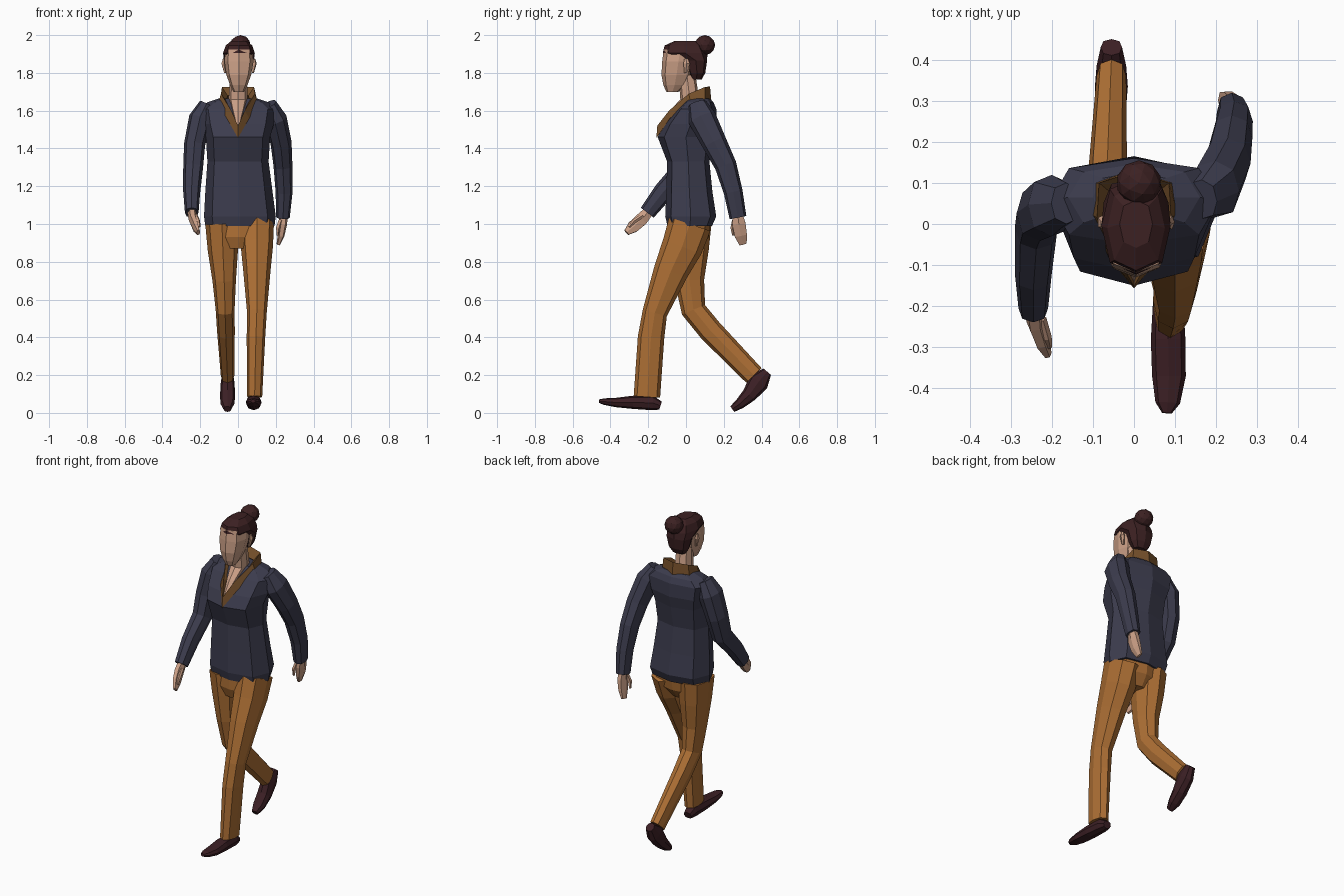
import bpy, bmesh, math
from mathutils import Vector


def material(name, r, g, b):
    m = bpy.data.materials.new(name)
    m.diffuse_color = (r, g, b, 1)
    return m


NAVY = material("navy knit", 0.045, 0.045, 0.075)
OCHRE = material("ochre cloth", 0.42, 0.16, 0.035)
BROWN = material("brown collar", 0.19, 0.085, 0.025)
SKIN = material("skin", 0.60, 0.35, 0.24)
HAIR = material("dark brown hair", 0.045, 0.015, 0.016)
SHOE = material("dark shoe leather", 0.045, 0.014, 0.018)


def loft(name, rings, mat, cap=True, closed=False):
    """Skin a list of equal-length point rings into a flat-shaded mesh."""
    bm = bmesh.new()
    vs = [[bm.verts.new(p) for p in r] for r in rings]
    n = len(vs[0])
    for a, b in zip(vs, vs[1:] + vs[:1] if closed else vs[1:]):
        for i in range(n):
            j = (i + 1) % n
            bm.faces.new((a[i], a[j], b[j], b[i]))
    if cap and not closed:
        bm.faces.new(vs[0])
        bm.faces.new(vs[-1])
    bmesh.ops.recalc_face_normals(bm, faces=bm.faces)
    me = bpy.data.meshes.new(name)
    bm.to_mesh(me)
    bm.free()
    me.materials.append(mat)
    ob = bpy.data.objects.new(name, me)
    bpy.context.collection.objects.link(ob)
    return ob


def outline(n, p):
    """Unit super-ellipse points."""
    out = []
    for i in range(n):
        a = 2 * math.pi * i / n
        c, s = math.cos(a), math.sin(a)
        out.append((math.copysign(abs(c) ** p, c), math.copysign(abs(s) ** p, s)))
    return out


def stack(name, levels, mat, n=8, p=0.8):
    """Horizontal rings: (z, centre x, centre y, half width, half depth)."""
    loft(name, [[(cx + rx * u, cy + ry * v, z) for u, v in outline(n, p)]
                for z, cx, cy, rx, ry in levels], mat)


def limb(name, pts, mat, n=8, p=0.85):
    """Rings square to a path: (x, y, z, half width in x, half depth)."""
    pos = [Vector(q[:3]) for q in pts]
    rings = []
    for i, q in enumerate(pts):
        t = (pos[min(i + 1, len(pos) - 1)] - pos[max(i - 1, 0)]).normalized()
        u = (Vector((1, 0, 0)) - t * t.x).normalized()
        w = t.cross(u)
        rings.append([pos[i] + u * (q[3] * a) + w * (q[4] * b) for a, b in outline(n, p)])
    loft(name, rings, mat)


# Sweater body
stack("sweater_body", [
    (0.99, 0.01, 0.02, 0.183, 0.118), (1.04, 0.01, 0.025, 0.19, 0.135),
    (1.17, 0.005, 0.018, 0.178, 0.122), (1.33, 0, 0.012, 0.162, 0.112),
    (1.46, 0, 0.0, 0.17, 0.15), (1.53, 0, 0.025, 0.19, 0.14),
    (1.61, 0, 0.055, 0.205, 0.105), (1.645, 0, 0.065, 0.16, 0.08),
    (1.665, 0, 0.065, 0.1, 0.06)], NAVY, p=0.75)

# Sleeves: one swung forward, one swung back
limb("forward_sleeve", [
    (-0.165, 0.05, 1.635, 0.04, 0.05), (-0.2, 0.045, 1.56, 0.06, 0.075),
    (-0.23, 0.025, 1.42, 0.056, 0.068), (-0.238, -0.01, 1.29, 0.052, 0.06),
    (-0.245, -0.12, 1.17, 0.045, 0.053), (-0.245, -0.205, 1.06, 0.036, 0.043)], NAVY)
limb("back_sleeve", [
    (0.165, 0.06, 1.635, 0.04, 0.05), (0.198, 0.085, 1.56, 0.06, 0.075),
    (0.228, 0.15, 1.43, 0.056, 0.066), (0.238, 0.21, 1.31, 0.05, 0.058),
    (0.244, 0.25, 1.17, 0.045, 0.05), (0.238, 0.275, 1.035, 0.036, 0.045)], NAVY)

# Hands with thumbs
limb("forward_hand", [
    (-0.245, -0.19, 1.075, 0.024, 0.028), (-0.24, -0.235, 1.025, 0.022, 0.038),
    (-0.225, -0.28, 0.985, 0.018, 0.036), (-0.21, -0.315, 0.955, 0.01, 0.018)], SKIN, 6)
limb("forward_thumb", [
    (-0.225, -0.23, 1.045, 0.012, 0.012), (-0.212, -0.275, 1.015, 0.012, 0.012),
    (-0.205, -0.3, 0.985, 0.006, 0.006)], SKIN, 5)
limb("back_hand", [
    (0.24, 0.272, 1.06, 0.024, 0.028), (0.238, 0.28, 1.0, 0.022, 0.04),
    (0.228, 0.29, 0.94, 0.018, 0.037), (0.214, 0.302, 0.893, 0.01, 0.022)], SKIN, 6)
limb("back_thumb", [
    (0.226, 0.255, 1.02, 0.012, 0.012), (0.212, 0.247, 0.98, 0.012, 0.012),
    (0.208, 0.25, 0.94, 0.006, 0.006)], SKIN, 5)

# Trousers
stack("trouser_seat", [
    (0.87, 0.005, 0.0, 0.1, 0.075), (0.93, 0.008, 0.012, 0.165, 0.108),
    (1.03, 0.01, 0.02, 0.175, 0.113)], OCHRE)
limb("front_trouser_leg", [
    (0.1, 0.02, 1.0, 0.09, 0.115), (0.1, -0.02, 0.88, 0.085, 0.108),
    (0.1, -0.08, 0.75, 0.072, 0.092), (0.1, -0.165, 0.53, 0.052, 0.066),
    (0.095, -0.185, 0.4, 0.049, 0.07), (0.088, -0.207, 0.085, 0.04, 0.07)], OCHRE)
limb("back_trouser_leg", [
    (-0.085, 0.02, 1.0, 0.088, 0.115), (-0.08, 0.02, 0.86, 0.08, 0.1),
    (-0.073, 0.018, 0.7, 0.062, 0.078), (-0.068, 0.04, 0.545, 0.05, 0.066),
    (-0.064, 0.13, 0.435, 0.047, 0.064), (-0.055, 0.36, 0.198, 0.036, 0.056)], OCHRE)

# Shoes
limb("front_shoe", [
    (0.083, -0.135, 0.038, 0.026, 0.022), (0.083, -0.175, 0.052, 0.036, 0.038),
    (0.083, -0.28, 0.056, 0.042, 0.035), (0.085, -0.37, 0.055, 0.041, 0.025),
    (0.082, -0.435, 0.06, 0.03, 0.017), (0.08, -0.46, 0.062, 0.012, 0.009)], SHOE)
limb("back_shoe", [
    (-0.055, 0.43, 0.218, 0.026, 0.026), (-0.055, 0.385, 0.165, 0.036, 0.056),
    (-0.055, 0.335, 0.095, 0.04, 0.04), (-0.056, 0.285, 0.048, 0.037, 0.028),
    (-0.056, 0.245, 0.02, 0.02, 0.018)], SHOE)

# Neck and head
stack("neck", [
    (1.515, 0, -0.135, 0.005, 0.006), (1.6, 0, -0.025, 0.034, 0.06),
    (1.66, 0, 0.02, 0.05, 0.05), (1.79, 0.003, 0.005, 0.045, 0.045)], SKIN)
stack("face", [
    (1.7, 0.004, -0.072, 0.028, 0.032), (1.735, 0.004, -0.06, 0.046, 0.06),
    (1.79, 0.004, -0.05, 0.066, 0.08), (1.86, 0.005, -0.04, 0.077, 0.086),
    (1.925, 0.005, -0.03, 0.072, 0.088)], SKIN)
for side in (-1, 1):
    limb("ear", [
        (0.005 + side * 0.073, -0.002, 1.80, 0.006, 0.008),
        (0.005 + side * 0.084, 0.004, 1.85, 0.01, 0.018),
        (0.005 + side * 0.08, 0.0, 1.875, 0.006, 0.01)], SKIN, 5)

# Hair and bun
stack("hair", [
    (1.765, 0.005, 0.055, 0.04, 0.028), (1.80, 0.005, 0.058, 0.064, 0.044),
    (1.865, 0.005, 0.052, 0.079, 0.06), (1.905, 0.005, -0.005, 0.084, 0.118),
    (1.945, 0.005, -0.01, 0.07, 0.103), (1.97, 0.005, 0.0, 0.04, 0.058)], HAIR)
bpy.ops.mesh.primitive_ico_sphere_add(subdivisions=2, radius=1, location=(0.012, 0.1, 1.947))
bun = bpy.context.object
bun.name = "hair_bun"
bun.scale = (0.055, 0.055, 0.053)
bun.data.materials.append(HAIR)

# V-neck collar: stations of (lower, top, inner) points, mirrored across x
half = [
    ((0, -0.157, 1.455), (0, -0.152, 1.52), (0, -0.12, 1.505)),
    ((0.06, -0.085, 1.56), (0.035, -0.09, 1.6), (0.03, -0.06, 1.585)),
    ((0.106, 0.025, 1.635), (0.09, 0.015, 1.69), (0.06, 0.02, 1.655)),
    ((0.094, 0.1, 1.645), (0.085, 0.1, 1.725), (0.055, 0.075, 1.68)),
    ((0, 0.135, 1.645), (0, 0.127, 1.728), (0, 0.09, 1.68))]
other = [tuple((-x, y, z) for x, y, z in s) for s in half[-2:0:-1]]
loft("collar", half + other, BROWN, closed=True)
